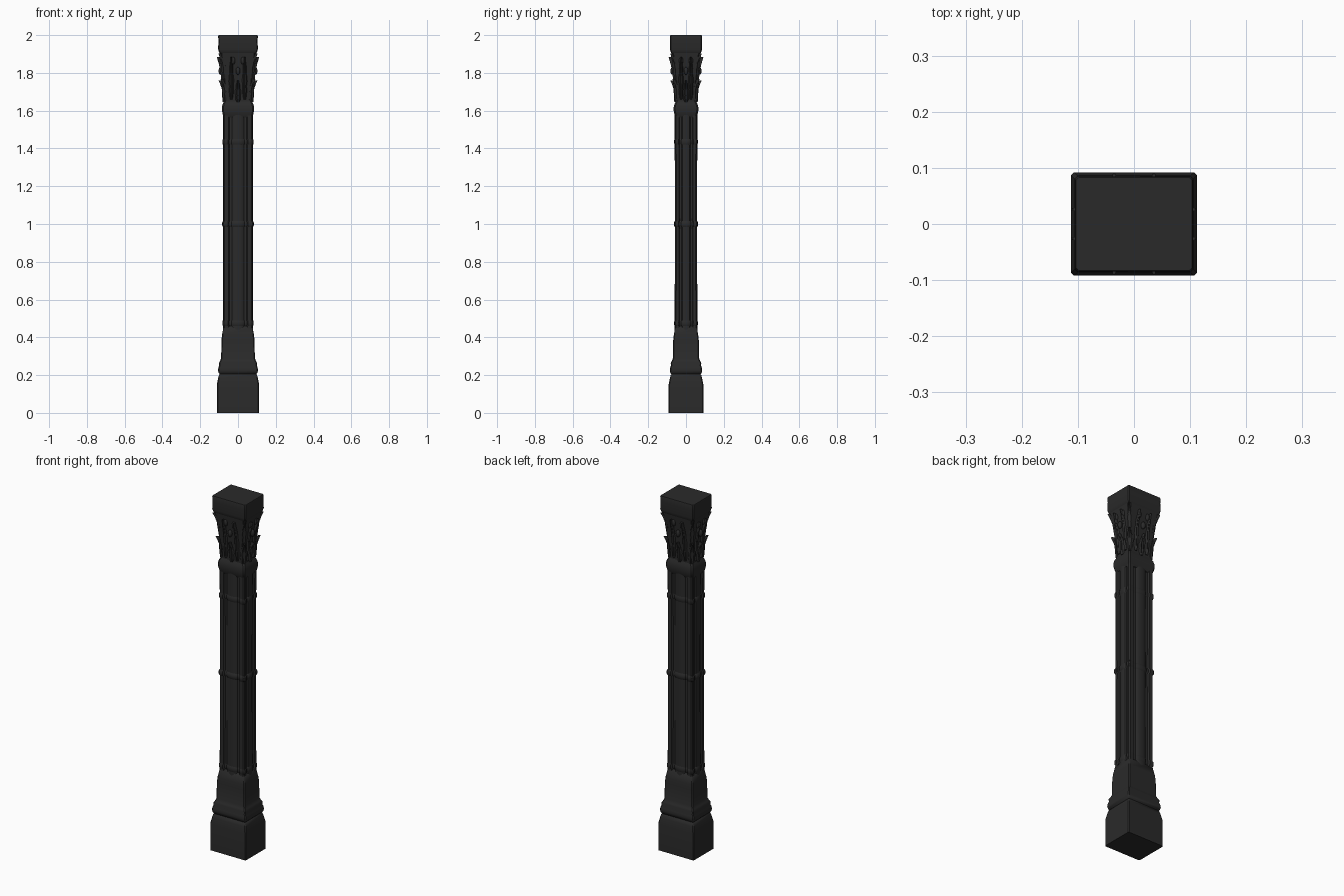
import bpy, bmesh, math
from mathutils import Vector

cube = bpy.data.objects.get("Cube")
if cube:
    bpy.data.objects.remove(cube)

stone = bpy.data.materials.new("charcoal stone")
stone.use_nodes = True
colour = (0.023, 0.023, 0.023, 1)
stone.diffuse_color = colour
bsdf = stone.node_tree.nodes["Principled BSDF"]
bsdf.inputs["Base Color"].default_value = colour
bsdf.inputs["Roughness"].default_value = 0.9

DIFF = 0.02  # the column is this much shallower than wide, per side


def finish(bm, name, angle=35):
    bmesh.ops.recalc_face_normals(bm, faces=bm.faces)
    mesh = bpy.data.meshes.new(name)
    bm.to_mesh(mesh)
    bm.free()
    ob = bpy.data.objects.new(name, mesh)
    bpy.context.collection.objects.link(ob)
    mesh.materials.append(stone)
    bpy.ops.object.select_all(action="DESELECT")
    ob.select_set(True)
    bpy.context.view_layer.objects.active = ob
    bpy.ops.object.shade_smooth_by_angle(angle=math.radians(angle))
    return ob


def outline(hx, hy, cut=0.005, flutes=()):
    """Chamfered rectangle; flutes are (position, depth) along each side."""
    pts = []
    corners = [(-hx, -hy), (hx, -hy), (hx, hy), (-hx, hy)]
    for i in range(4):
        a, b = Vector(corners[i]), Vector(corners[(i + 1) % 4])
        d = (b - a).normalized()
        inward = Vector((-d.y, d.x))
        half = (b - a).length / 2
        mid = (a + b) / 2
        pts.append(a + d * cut)
        pts += [mid + d * half * t + inward * depth for t, depth in flutes]
        pts.append(b - d * cut)
    return pts


def loft(name, profile, cut=0.005, flutes=(), angle=35):
    """Stack outlines through (height, half width) pairs and cap the ends."""
    bm = bmesh.new()
    rings = [[bm.verts.new((p.x, p.y, z)) for p in outline(hx, hx - DIFF, cut, flutes)]
             for z, hx in profile]
    n = len(rings[0])
    for low, high in zip(rings, rings[1:]):
        for i in range(n):
            j = (i + 1) % n
            bm.faces.new((low[i], low[j], high[j], high[i]))
    bm.faces.new(rings[0][::-1])
    bm.faces.new(rings[-1])
    return finish(bm, name, angle)


# Plinth and base mouldings
loft("base", [(0, .112), (.15, .112), (.185, .105), (.2, .101), (.205, .097),
              (.212, .103), (.225, .106), (.24, .104), (.25, .1), (.265, .101),
              (.275, .095), (.29, .089), (.38, .088), (.41, .085), (.45, .078), (.46, .07)])

# Fluted shaft: corner beads, channels and a rounded central rib on every side
half_flutes = [(-.66, 0), (-.58, .008), (-.42, .008), (-.34, .002), (-.17, -.001)]
flutes = half_flutes + [(0, -.002)] + [(-t, d) for t, d in reversed(half_flutes)]
loft("shaft", [(.43, .078), (1.0, .077), (1.6, .078)], .006, flutes)

# Slim bands round the shaft
for name, z, grow in (("lower_band", .475, .004), ("middle_band", 1.0, .005),
                      ("upper_band", 1.435, .004)):
    loft(name, [(z - .017, .077), (z - .008, .077 + grow), (z + .008, .077 + grow),
                (z + .017, .077)], .006, flutes)

# Necking, bell and abacus
loft("neck_ring", [(1.565, .074), (1.58, .081), (1.6, .085), (1.62, .085),
                   (1.635, .081), (1.65, .074)], .008)
loft("capital_bell", [(1.63, .074), (1.68, .075), (1.75, .08), (1.83, .088),
                      (1.88, .095), (1.92, .1)], .012)
loft("abacus", [(1.9, .094), (1.91, .101), (1.925, .105), (1.97, .104),
                (1.995, .105), (2.0, .103)])


def leaf(bm, base, out, width, height, lean):
    """Thick acanthus leaf with a centre crease, lobed edge and curled tip."""
    out = Vector(out).normalized()
    side = Vector((-out.y, out.x, 0))
    base = Vector(base)
    rows, rings = 10, []
    for r in range(rows + 1):
        t = r / rows
        w = width * (.55 + .45 * math.sin(math.pi * min(1, t * 1.15)))
        w *= (1 - .55 * t ** 4) * (1 if r % 3 else .78)
        curl = lean * t + .014 * max(0, t - .6) / .4
        rise = height * (t - .25 * max(0, t - .8))
        ring = []
        for s, bulge in ((-1, 0), (-.5, .008), (0, .004), (.5, .008), (1, 0), (0, -.014)):
            p = base + side * (w * s) + out * (curl + bulge)
            p.z += rise
            ring.append(bm.verts.new(p))
        rings.append(ring)
    for low, high in zip(rings, rings[1:]):
        for i in range(6):
            j = (i + 1) % 6
            bm.faces.new((low[i], low[j], high[j], high[i]))
    bm.faces.new(rings[0][::-1])
    bm.faces.new(rings[-1])


# Capital leaves: short centre leaf, tall pair, and one on each corner
low, tall, corner = bmesh.new(), bmesh.new(), bmesh.new()
for sx, sy in ((0, -1), (0, 1), (1, 0), (-1, 0)):
    hx, hy = .074, .054
    face = Vector((sx * hx, sy * hy, 0))
    along = Vector((-sy * hx, sx * hy, 0))
    leaf(low, face + Vector((0, 0, 1.645)), (sx, sy, 0), .017, .12, .007)
    for k in (-1, 1):
        leaf(tall, face + along * .48 * k + Vector((0, 0, 1.66)),
             (sx, sy, 0), .014, .235, .016)
for sx in (-1, 1):
    for sy in (-1, 1):
        leaf(corner, (sx * .068, sy * .048, 1.65), (sx, sy, 0), .02, .125, .010)
        leaf(corner, (sx * .071, sy * .051, 1.76), (sx, sy, 0), .018, .15, .022)
finish(low, "centre_leaves", 50)
finish(tall, "side_leaves", 50)
finish(corner, "corner_leaves", 50)

# Curled scrolls and a small boss beneath the abacus on each side
scrolls = bmesh.new()
for sx, sy in ((0, -1), (0, 1), (1, 0), (-1, 0)):
    face = Vector((sx * .091, sy * .071, 1.865))
    along = Vector((-sy, sx, 0))
    for k in (-1, 0, 1):
        spot = face + along * k * .026
        spot.z -= .055 * (k == 0)
        made = bmesh.ops.create_uvsphere(scrolls, u_segments=12, v_segments=8, radius=.012)
        for v in made["verts"]:
            v.co.z *= 1.7
            v.co += spot
finish(scrolls, "scroll_bosses", 60)
